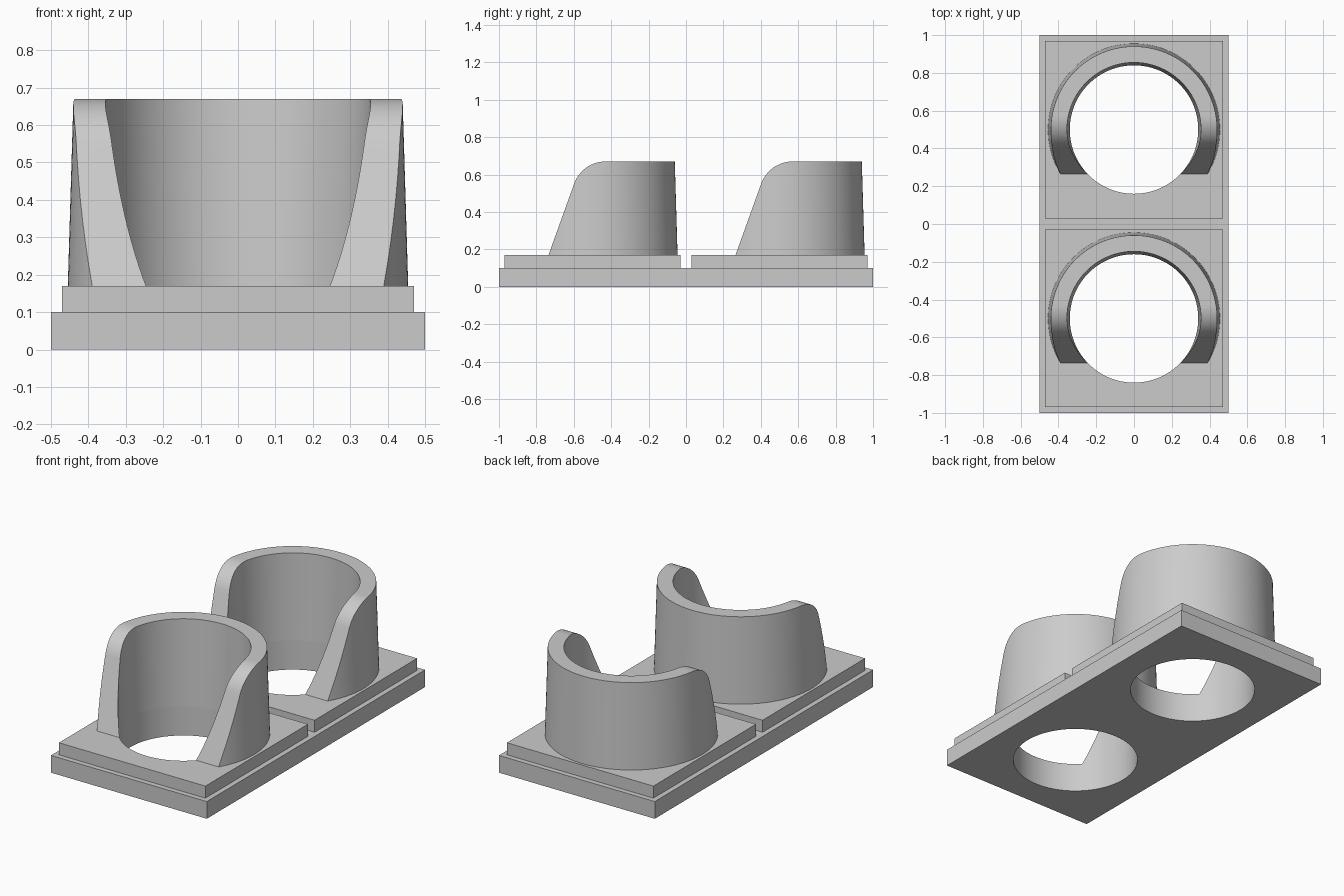
import bpy
import bmesh
from math import atan2, cos, sin, tan, pi

if "Cube" in bpy.data.objects:
    bpy.data.objects.remove(bpy.data.objects["Cube"], do_unlink=True)

SIDES = 128
BASE_TOP, PLATE_TOP, CUP_TOP = 0.10, 0.17, 0.67
BORE = 0.34

grey = bpy.data.materials.new("plain grey")
grey.use_nodes = True
grey.diffuse_color = (0.6, 0.6, 0.6, 1)
grey.node_tree.nodes["Principled BSDF"].inputs["Base Color"].default_value = grey.diffuse_color


def make_object(name, bm):
    bmesh.ops.recalc_face_normals(bm, faces=bm.faces[:])
    mesh = bpy.data.meshes.new(name)
    bm.to_mesh(mesh)
    bm.free()
    mesh.materials.append(grey)
    obj = bpy.data.objects.new(name, mesh)
    bpy.context.collection.objects.link(obj)
    return obj


def box(name, width, depth, y, z0, z1):
    bm = bmesh.new()
    bmesh.ops.create_cube(bm, size=1)
    bmesh.ops.scale(bm, vec=(width, depth, z1 - z0), verts=bm.verts)
    bmesh.ops.translate(bm, vec=(0, y, (z0 + z1) / 2), verts=bm.verts)
    return make_object(name, bm)


def bore_cutter(y):
    bm = bmesh.new()
    bmesh.ops.create_cone(bm, cap_ends=True, segments=SIDES, radius1=BORE, radius2=BORE, depth=1)
    bmesh.ops.translate(bm, vec=(0, y, 0), verts=bm.verts)
    return make_object("bore_cutter", bm)


def tapered_ring(name, y, profile):
    # Closed radius/height profile turned about the cup axis
    bm = bmesh.new()
    rings = []
    for r, z in profile:
        rings.append([bm.verts.new((r * cos(2 * pi * i / SIDES), y + r * sin(2 * pi * i / SIDES), z))
                      for i in range(SIDES)])
    for k, ring in enumerate(rings):
        nxt = rings[(k + 1) % len(rings)]
        for i in range(SIDES):
            j = (i + 1) % SIDES
            bm.faces.new((ring[i], ring[j], nxt[j], nxt[i]))
    return make_object(name, bm)


def front_cutter(y):
    # Sloping front edge that rounds over into the flat rim
    foot, lean, radius = -0.235, 0.359, 0.18
    slope = atan2(1, lean)
    centre_y = foot + lean * (CUP_TOP - PLATE_TOP) + radius * tan(slope / 2)
    low = 0.1
    outline = [(0.7, 1), (0.7, CUP_TOP)]
    steps = 20
    for i in range(steps + 1):
        a = pi / 2 + slope * i / steps
        outline.append((centre_y + radius * cos(a), CUP_TOP - radius + radius * sin(a)))
    outline += [(foot + lean * (low - PLATE_TOP), low), (-0.7, low), (-0.7, 1)]
    bm = bmesh.new()
    face = bm.faces.new([bm.verts.new((-0.7, y + py, pz)) for py, pz in outline])
    out = bmesh.ops.extrude_face_region(bm, geom=[face])
    moved = [v for v in out["geom"] if isinstance(v, bmesh.types.BMVert)]
    bmesh.ops.translate(bm, vec=(1.4, 0, 0), verts=moved)
    return make_object("front_cutter", bm)


def cut(obj, cutter):
    mod = obj.modifiers.new("cut", "BOOLEAN")
    mod.operation = "DIFFERENCE"
    mod.solver = "EXACT"
    mod.object = cutter
    bpy.context.view_layer.objects.active = obj
    bpy.ops.object.modifier_apply(modifier=mod.name)


def smooth(obj):
    bpy.ops.object.select_all(action="DESELECT")
    obj.select_set(True)
    bpy.context.view_layer.objects.active = obj
    bpy.ops.object.shade_smooth_by_angle(angle=0.45)


# Shared base slab
base = box("base_slab", 1, 2, 0, 0, BASE_TOP)
parts = [base]

# Each half: raised plate and open-fronted cup around a through hole
for side, y in (("front", -0.5), ("back", 0.5)):
    plate = box(side + "_plate", 0.94, 0.94, y, BASE_TOP, PLATE_TOP)
    bore = bore_cutter(y)
    cut(base, bore)
    cut(plate, bore)

    over = CUP_TOP + 0.05
    cup = tapered_ring(side + "_cup", y, [(0.455, PLATE_TOP), (0.4385, over),
                                          (0.3565, over), (BORE, PLATE_TOP)])
    notch = front_cutter(y)
    cut(cup, notch)

    for helper in (bore, notch):
        bpy.data.objects.remove(helper, do_unlink=True)
    parts += [plate, cup]

for part in parts:
    smooth(part)
